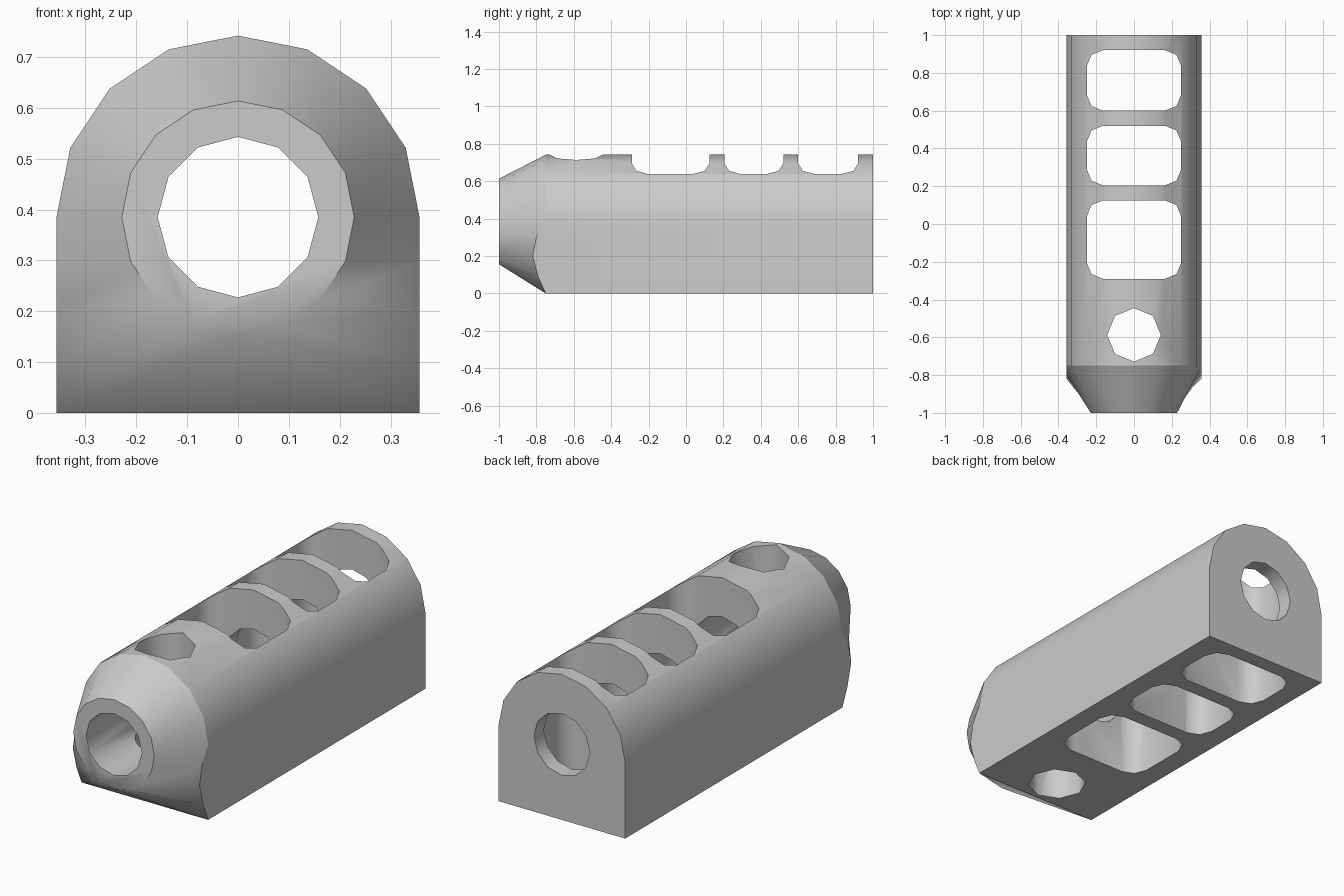
import bpy, bmesh, math
from mathutils import Matrix

if "Cube" in bpy.data.objects:
    bpy.data.objects.remove(bpy.data.objects["Cube"])

AXIS_Z = 0.385      # bore height
R = 0.357           # arch radius
SHOULDER = -0.75    # where the nose taper begins

steel = bpy.data.materials.new("grey_steel")
steel.use_nodes = True
steel.diffuse_color = (0.6, 0.6, 0.6, 1)
steel.node_tree.nodes["Principled BSDF"].inputs["Base Color"].default_value = (0.6, 0.6, 0.6, 1)


def make_object(name, bm):
    bmesh.ops.recalc_face_normals(bm, faces=bm.faces)
    mesh = bpy.data.meshes.new(name)
    bm.to_mesh(mesh)
    bm.free()
    obj = bpy.data.objects.new(name, mesh)
    bpy.context.collection.objects.link(obj)
    mesh.materials.append(steel)
    return obj


def on_circle(i, radius, y):
    a = math.radians(22.5 * i)
    return (radius * math.cos(a), y, AXIS_Z + radius * math.sin(a))


# Body: arched block with a round nose blended into its square lower corners
bm = bmesh.new()
nose = [bm.verts.new(on_circle(i, 0.2285, -1)) for i in range(16)]
arch = [bm.verts.new(on_circle(i, R, SHOULDER)) for i in range(9)]
rear = [bm.verts.new(on_circle(i, R, 1)) for i in range(9)]
scallop = [(-0.80, 0.30), (-0.82, 0.20), (-0.79, 0.09), (SHOULDER, 0)]
left = [bm.verts.new((R, y, z)) for y, z in scallop]
right = [bm.verts.new((-R, y, z)) for y, z in scallop]
rear_left = bm.verts.new((R, 1, 0))
rear_right = bm.verts.new((-R, 1, 0))

shoulder = left[::-1] + arch + right            # runs from -90 to 270 degrees
for k in range(16):
    bm.faces.new((nose[(k - 4) % 16], nose[(k - 3) % 16], shoulder[k + 1], shoulder[k]))
bm.faces.new((nose[12], left[-1], right[-1]))
for k in range(8):
    bm.faces.new((arch[k], arch[k + 1], rear[k + 1], rear[k]))
bm.faces.new([arch[0]] + left + [rear_left, rear[0]])
bm.faces.new([arch[8]] + right + [rear_right, rear[8]])
bm.faces.new((left[-1], right[-1], rear_right, rear_left))
bm.faces.new(nose)
bm.faces.new(rear + [rear_right, rear_left])
body = make_object("muzzle_body", bm)


def cut(bm):
    cutter = make_object("cutter", bm)
    cutter.hide_render = True
    mod = body.modifiers.new("cut", "BOOLEAN")
    mod.operation = "DIFFERENCE"
    mod.solver = "EXACT"
    mod.object = cutter
    bpy.context.view_layer.objects.active = body
    bpy.ops.object.modifier_apply(modifier=mod.name)
    bpy.data.objects.remove(cutter)


def cut_cylinder(sides, radius, matrix):
    bm = bmesh.new()
    bmesh.ops.create_cone(bm, cap_ends=True, segments=sides, radius1=radius,
                          radius2=radius, depth=3, matrix=matrix)
    cut(bm)


# Lengthwise bore and the round vertical port
cut_cylinder(12, 0.158, Matrix.Translation((0, 0, AXIS_Z)) @ Matrix.Rotation(math.pi / 2, 4, "X"))
cut_cylinder(8, 0.142, Matrix.Translation((0, -0.587, 0)))

# Three rounded rectangular vents
for y0, y1 in ((-0.29, 0.125), (0.205, 0.52), (0.60, 0.92)):
    bm = bmesh.new()
    bmesh.ops.create_cube(bm, size=1, matrix=Matrix.Translation((0, (y0 + y1) / 2, 0.4))
                          @ Matrix.Diagonal((0.5, y1 - y0, 2, 1)))
    upright = [e for e in bm.edges if abs(e.verts[0].co.z - e.verts[1].co.z) > 1]
    bmesh.ops.bevel(bm, geom=upright, offset=0.085, segments=2, profile=0.5, affect="EDGES")
    cut(bm)

# Smooth shading, with crisp corners and a crisp nose shoulder
bm = bmesh.new()
bm.from_mesh(body.data)
for f in bm.faces:
    f.smooth = True
    f.material_index = 0
for e in bm.edges:
    at_shoulder = all(-0.83 < v.co.y < -0.745 for v in e.verts)
    e.smooth = not at_shoulder and e.calc_face_angle(0) < math.radians(46)
bm.to_mesh(body.data)
bm.free()
